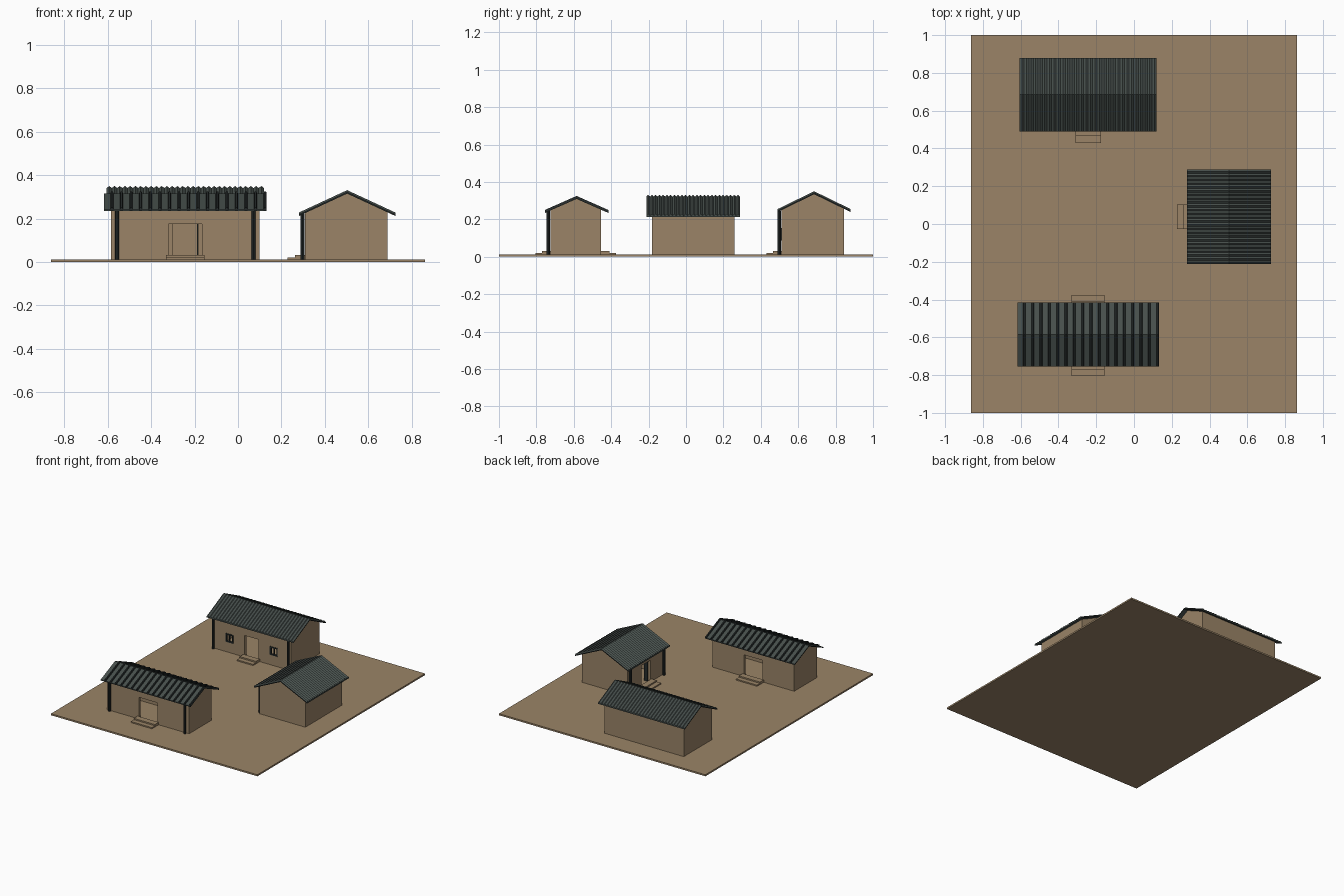
import bpy, bmesh
from math import radians
from mathutils import Matrix, Vector

if "Cube" in bpy.data.objects:
    bpy.data.objects.remove(bpy.data.objects["Cube"])


def material(name, r, g, b):
    mat = bpy.data.materials.new(name)
    mat.use_nodes = True
    rgba = tuple((c / 255) ** 2.2 for c in (r, g, b)) + (1,)
    mat.diffuse_color = rgba
    mat.node_tree.nodes["Principled BSDF"].inputs["Base Color"].default_value = rgba
    return mat


EARTH = material("earth tan", 153, 131, 103)
SLATE = material("slate grey", 72, 80, 77)
DARK = material("dark timber", 42, 47, 47)
GROUND_Z = 0.012


def finish(name, bm, mats, place=Matrix()):
    bmesh.ops.recalc_face_normals(bm, faces=bm.faces)
    mesh = bpy.data.meshes.new(name)
    bm.to_mesh(mesh)
    bm.free()
    for m in mats:
        mesh.materials.append(m)
    obj = bpy.data.objects.new(name, mesh)
    obj.matrix_world = place
    bpy.context.collection.objects.link(obj)
    return obj


def add_box(bm, lo, hi):
    lo, hi = Vector(lo), Vector(hi)
    size = Matrix.Diagonal((*(hi - lo), 1))
    bmesh.ops.create_cube(bm, size=1, matrix=Matrix.Translation((lo + hi) / 2) @ size)


def box(name, lo, hi, mat, place=Matrix()):
    bm = bmesh.new()
    add_box(bm, lo, hi)
    return finish(name, bm, [mat], place)


def gable(bm, half_u, v0, v1, bottom, under):
    """Pentagon section under the roof, extruded along the building."""
    section = [(v0, bottom), (v1, bottom), (v1, under(v1)), (0, under(0)), (v0, under(v0))]
    face = bm.faces.new([bm.verts.new((-half_u, v, z)) for v, z in section])
    ext = bmesh.ops.extrude_face_region(bm, geom=[face])
    moved = [g for g in ext["geom"] if isinstance(g, bmesh.types.BMVert)]
    bmesh.ops.translate(bm, verts=moved, vec=(2 * half_u, 0, 0))


def cut(obj, cutter):
    cutter.hide_render = True
    mod = obj.modifiers.new("opening", "BOOLEAN")
    mod.operation, mod.solver, mod.object = "DIFFERENCE", "EXACT", cutter
    bpy.context.view_layer.update()
    ev = obj.evaluated_get(bpy.context.evaluated_depsgraph_get())
    mesh = bpy.data.meshes.new_from_object(ev)
    obj.modifiers.clear()
    obj.data = mesh
    bpy.data.objects.remove(cutter)


def ribbed_roof(name, half_u, half_v, height, count, flat_pans, thick, rib, place):
    """Two ribbed slopes; flat_pans gives narrow dark ribs, otherwise a zigzag sheet."""
    pitch = 2 * half_u / count
    if flat_pans:
        wave = [(0, 0), (0.68, 0), (0.74, 1), (0.94, 1)]
    else:
        wave = [(0, 0), (0.5, 1)]
    profile = [(-half_u + (i + t) * pitch, h * rib) for i in range(count) for t, h in wave]
    profile.append((half_u, 0))
    bm = bmesh.new()
    columns = []
    for u, h in profile:
        top = [(v, height(v) - rib + h) for v in (-half_v, 0, half_v)]
        low = [(v, height(v) - rib - thick) for v in (half_v, 0, -half_v)]
        columns.append([bm.verts.new((u, v, z)) for v, z in top + low])
    for i, (a, b) in enumerate(zip(columns, columns[1:])):
        for k in range(6):
            f = bm.faces.new((a[k], b[k], b[(k + 1) % 6], a[(k + 1) % 6]))
            if flat_pans and i % 4:
                f.material_index = 1
    for c in (columns[0], columns[-1]):
        for k in (0, 1):
            bm.faces.new((c[k], c[k + 1], c[4 - k], c[5 - k])).material_index = 1
    finish(name, bm, [SLATE, DARK], place)


def steps(name, half_u, wall_v, side, place):
    bm = bmesh.new()
    for reach, top in ((0.08, 0.021), (0.045, 0.031)):
        a, b = sorted((wall_v, wall_v + side * reach))
        add_box(bm, (-half_u, a, GROUND_Z), (half_u, b, top))
    finish(name, bm, [EARTH], place)


def house(name, centre, turn, half_u, v0, v1, roof_u, roof_v, eave, ridge, ribs, flat_pans,
          door, post_u, rear_door=False, window_u=()):
    place = Matrix.Translation((*centre, 0)) @ Matrix.Rotation(radians(turn), 4, "Z")
    slope = (ridge - eave) / roof_v
    thick, rib = 0.007, 0.009
    wall = 0.02

    def height(v):
        return ridge - slope * abs(v)

    def under(v):
        return height(v) - thick - rib + 0.001

    # Hollow walls with gable ends
    bm = bmesh.new()
    gable(bm, half_u, v0, v1, GROUND_Z, under)
    walls = finish(name + "_walls", bm, [EARTH], place)
    bm = bmesh.new()
    gable(bm, half_u - wall, v0 + wall, v1 - wall, -0.05, lambda v: under(v) - 0.012)
    cut(walls, finish("room_cutter", bm, [EARTH], place))

    # Door openings and windows
    back = v1 + 0.1 if rear_door else 0
    cut(walls, box("door_cutter", (-door, v0 - 0.1, -0.05), (door, back, 0.175), EARTH, place))
    size, mid, bar = 0.03, 0.12, 0.005
    for side, u in zip(("left", "right"), window_u):
        cut(walls, box("window_cutter", (u - size, v0 - 0.1, mid - size),
                       (u + size, 0, mid + size), EARTH, place))
        bm = bmesh.new()
        near, far = v0 - 0.003, v0 + 0.008
        for s in (-1, 1):
            e = s * (size - bar / 2)
            add_box(bm, (u + e - bar, near, mid - size), (u + e + bar, far, mid + size))
            add_box(bm, (u - size, near, mid + e - bar), (u + size, far, mid + e + bar))
        add_box(bm, (u - bar / 2, near, mid - size), (u + bar / 2, far, mid + size))
        finish(f"{name}_window_frame_{side}", bm, [DARK], place)

    # Steps at each doorway
    steps(name + "_front_steps", door + 0.01, v0, -1, place)
    if rear_door:
        steps(name + "_rear_steps", door + 0.01, v1, 1, place)
    else:
        box(name + "_door_post", (door - 0.005, v0 + wall, GROUND_Z),
            (door + 0.015, v0 + wall + 0.03, 0.175), DARK, place)

    # Porch posts
    for side, u in (("left", -post_u), ("right", post_u)):
        v = v0 - 0.011
        top = under(v)
        bm = bmesh.new()
        bmesh.ops.create_cone(bm, cap_ends=True, segments=8, radius1=0.009, radius2=0.009,
                              depth=top - GROUND_Z,
                              matrix=Matrix.Translation((u, v, (top + GROUND_Z) / 2)))
        finish(f"{name}_post_{side}", bm, [DARK], place)

    ribbed_roof(name + "_roof", roof_u, roof_v, height, ribs, flat_pans, thick, rib, place)


# Yard and the three houses around it
box("ground", (-0.862, -1, 0), (0.862, 1, GROUND_Z), EARTH)
house("gate_house", (-0.243, -0.585), 0, 0.342, -0.14, 0.13, 0.375, 0.17, 0.25, 0.325,
      17, True, 0.078, 0.315, rear_door=True)
house("main_house", (-0.243, 0.685), 0, 0.33, -0.175, 0.16, 0.3625, 0.195, 0.255, 0.35,
      30, False, 0.058, 0.312, window_u=(-0.185, 0.185))
house("side_house", (0.503, 0.038), -90, 0.22, -0.195, 0.187, 0.25, 0.222, 0.228, 0.331,
      25, False, 0.055, 0.2)
